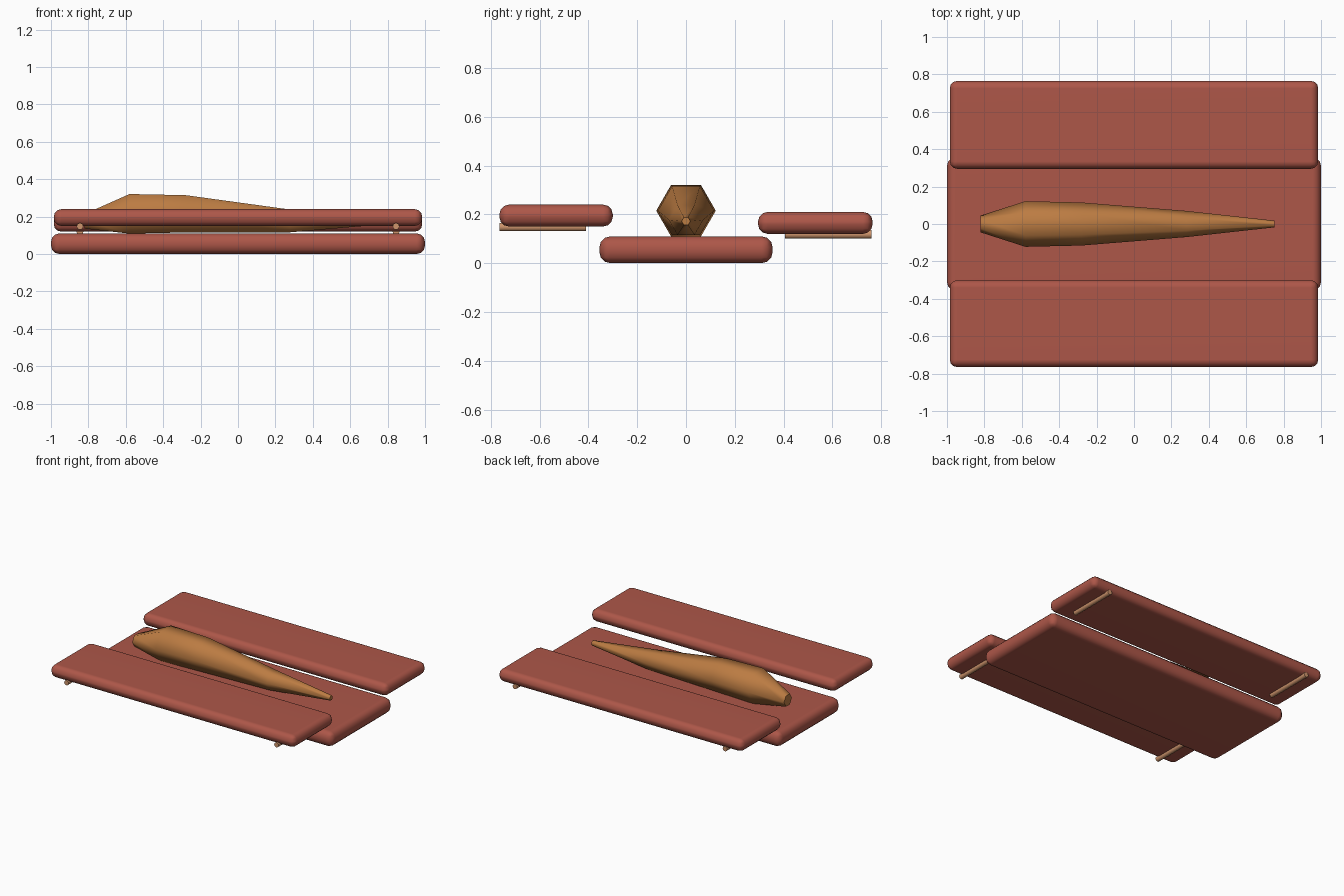
import bpy, bmesh, math

cube = bpy.data.objects.get("Cube")
if cube:
    bpy.data.objects.remove(cube, do_unlink=True)


def material(name, rgb):
    m = bpy.data.materials.new(name)
    m.use_nodes = True
    m.diffuse_color = (*rgb, 1)
    m.node_tree.nodes["Principled BSDF"].inputs["Base Color"].default_value = (*rgb, 1)
    return m


red = material("red clay", (0.42, 0.095, 0.066))
brown = material("golden brown", (0.5, 0.2, 0.055))
tan = material("pale wood", (0.62, 0.3, 0.15))


def add_object(name, bm, mat):
    bmesh.ops.recalc_face_normals(bm, faces=bm.faces)
    mesh = bpy.data.meshes.new(name)
    bm.to_mesh(mesh)
    bm.free()
    mesh.materials.append(mat)
    obj = bpy.data.objects.new(name, mesh)
    bpy.context.collection.objects.link(obj)
    return obj


def slab(name, length, y0, y1, z0, z1, radius):
    """Board with rounded edges."""
    bm = bmesh.new()
    bmesh.ops.create_cube(bm, size=1)
    bmesh.ops.scale(bm, vec=(length, y1 - y0, z1 - z0), verts=bm.verts)
    bmesh.ops.translate(bm, vec=(0, (y0 + y1) / 2, (z0 + z1) / 2), verts=bm.verts)
    bmesh.ops.bevel(bm, geom=bm.edges[:], offset=radius, segments=3,
                    profile=0.5, affect='EDGES')
    for f in bm.faces:
        f.smooth = True
    obj = add_object(name, bm, red)
    # Keep the broad faces flat while the rounded rims stay smooth
    mod = obj.modifiers.new("Weighted normals", 'WEIGHTED_NORMAL')
    mod.keep_sharp = True
    return obj


def loft(name, rings, sides, axis, mat):
    """Tube through rings of (position, height, radius), along x or y."""
    bm = bmesh.new()
    loops = []
    for pos, base, z, r in rings:
        loop = []
        for i in range(sides):
            a = math.tau * i / sides
            u, v = base + r * math.cos(a), z + r * math.sin(a)
            loop.append(bm.verts.new((pos, u, v) if axis == 'X' else (u, pos, v)))
        loops.append(loop)
    for a, b in zip(loops, loops[1:]):
        for i in range(sides):
            j = (i + 1) % sides
            bm.faces.new((a[i], a[j], b[j], b[i])).smooth = True
    bm.faces.new(loops[0])
    bm.faces.new(loops[-1])
    return add_object(name, bm, mat)


# Boards: low central base and two raised side boards
slab("base_board", 2.0, -0.355, 0.355, 0, 0.11, 0.045)
slab("front_board", 1.97, -0.765, -0.30, 0.15, 0.24, 0.04)
slab("back_board", 1.97, 0.295, 0.765, 0.12, 0.21, 0.04)

# Tapered six-sided body lying on the base
body = [(-0.82, 0.175, 0.045), (-0.58, 0.215, 0.122), (-0.28, 0.215, 0.115),
        (0.28, 0.177, 0.07), (0.75, 0.172, 0.018)]
loft("tapered_body", [(x, 0, z, r) for x, z, r in body], 6, 'X', brown)

# Round pegs under the ends of the side boards
for label, y0, y1, z in (("front", -0.765, -0.41, 0.148), ("back", 0.405, 0.76, 0.118)):
    for side, x in (("right", -0.845), ("left", 0.845)):
        loft(f"{label}_{side}_peg", [(y, x, z, 0.018) for y in (y0, y1)], 10, 'Y', tan)
